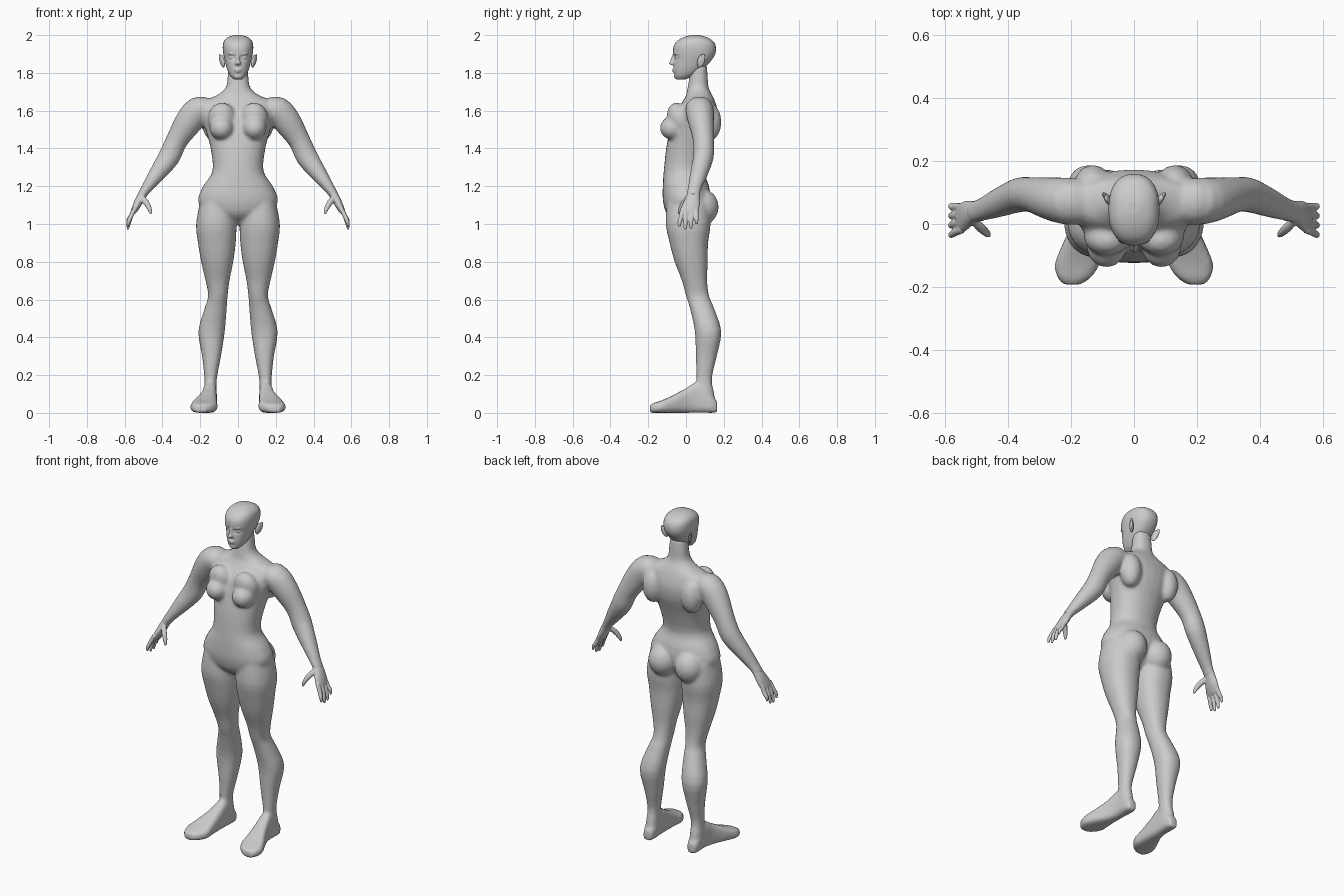
import bpy, bmesh, math
from mathutils import Vector, Matrix

skin = bpy.data.materials.new("plain_grey")
skin.diffuse_color = (0.6, 0.6, 0.6, 1)


def smooth_rows(rows, steps=3):
    """Catmull-Rom interpolation between rows of section parameters."""
    out = []
    n = len(rows)
    for i in range(n - 1):
        p0, p1, p2, p3 = (rows[max(0, min(n - 1, i + k))] for k in (-1, 0, 1, 2))
        for s in range(steps):
            t = s / steps
            out.append(tuple(
                0.5 * (2 * b + (c - a) * t + (2 * a - 5 * b + 4 * c - d) * t * t
                       + (3 * b - a - 3 * c + d) * t ** 3)
                for a, b, c, d in zip(p0, p1, p2, p3)))
    return out + [rows[-1]]


def loft(bm, rings, power=0.9, seg=28):
    """Skin closed superellipse rings given as (centre, u, v)."""
    def sp(v):
        return math.copysign(abs(v) ** power, v)
    loops = []
    for c, u, v in rings:
        loops.append([bm.verts.new(c + u * sp(math.cos(a)) + v * sp(math.sin(a)))
                      for a in (2 * math.pi * k / seg for k in range(seg))])
    for a, b in zip(loops, loops[1:]):
        for k in range(seg):
            j = (k + 1) % seg
            bm.faces.new((a[k], a[j], b[j], b[k]))
    bm.faces.new(loops[0])
    bm.faces.new(loops[-1])


def upright(bm, rows, side=1, power=0.9):
    """Horizontal sections: z, inner x, outer x, front y, back y."""
    loft(bm, [(Vector((side * (a + b) / 2, (f + k) / 2, z)),
               Vector(((b - a) / 2, 0, 0)), Vector((0, (k - f) / 2, 0)))
              for z, a, b, f, k in smooth_rows(rows)], power)


def limb(bm, rows, side=1, seg=24):
    """Sections across a path: x, y, z, radius in the x-z plane, radius in y."""
    rows = smooth_rows(rows)
    rings = []
    for i, (x, y, z, r, ry) in enumerate(rows):
        p, q = rows[max(0, i - 1)], rows[min(len(rows) - 1, i + 1)]
        d = Vector((q[0] - p[0], 0, q[2] - p[2])).normalized()
        rings.append((Vector((side * x, y, z)),
                      Vector((side * d.z, 0, -d.x)) * r, Vector((0, ry, 0))))
    loft(bm, rings, 1.0, seg)


def blob(bm, centre, size, rot=(0, 0, 0)):
    m = Matrix.Translation(centre)
    for ang, ax in zip(rot, "XYZ"):
        m = m @ Matrix.Rotation(ang, 4, ax)
    bmesh.ops.create_uvsphere(bm, u_segments=24, v_segments=14, radius=1,
                              matrix=m @ Matrix.Diagonal((*size, 1)))


def finish(bm, name, voxel=0, relax=4):
    bmesh.ops.recalc_face_normals(bm, faces=bm.faces[:])
    for f in bm.faces:
        f.smooth = True
    me = bpy.data.meshes.new(name)
    bm.to_mesh(me)
    bm.free()
    me.materials.append(skin)
    ob = bpy.data.objects.new(name, me)
    bpy.context.collection.objects.link(ob)
    if voxel:
        # fuse overlapping volumes into one skin
        r = ob.modifiers.new("fuse", 'REMESH')
        r.mode = 'VOXEL'
        r.voxel_size = voxel
        r.use_smooth_shade = True
        s = ob.modifiers.new("relax", 'SMOOTH')
        s.factor = 0.5
        s.iterations = relax
    return ob


# ---- body: torso, chest, seat, arms, legs and feet fused together
bm = bmesh.new()
torso = [(1.00, .06, -.04, .06), (1.05, .16, -.10, .10), (1.12, .212, -.122, .13),
         (1.20, .185, -.123, .122), (1.28, .135, -.118, .10), (1.40, .145, -.105, .13),
         (1.50, .172, -.085, .165), (1.58, .195, -.062, .172), (1.645, .19, -.02, .155),
         (1.68, .115, .0, .14), (1.72, .066, .008, .12), (1.78, .055, .018, .115),
         (1.84, .05, .02, .11)]
upright(bm, [(z, -w, w, f, b) for z, w, f, b in torso])

leg = [(1.12, .02, .20, -.10, .12), (1.0, .008, .222, -.107, .13),
       (.90, .012, .212, -.087, .117), (.80, .025, .195, -.06, .115),
       (.70, .045, .172, -.022, .112), (.62, .055, .158, 0, .122),
       (.55, .06, .178, .022, .15), (.43, .07, .21, .047, .187),
       (.30, .09, .19, .052, .163), (.18, .112, .178, .055, .137),
       (.10, .112, .182, .05, .15), (.04, .115, .18, .05, .155)]
# foot: y, centre x, half width, top z
foot = [(.165, .147, .025, .06), (.13, .147, .035, .10), (.06, .148, .036, .16),
        (0, .155, .043, .13), (-.08, .172, .062, .088), (-.13, .181, .071, .066),
        (-.17, .19, .053, .053), (-.192, .197, .027, .04)]
arm = [(.15, .07, 1.61, .055, .07), (.21, .072, 1.60, .075, .075),
       (.265, .08, 1.535, .073, .068), (.325, .093, 1.44, .058, .056),
       (.365, .092, 1.355, .058, .055), (.425, .07, 1.27, .045, .048),
       (.487, .045, 1.185, .028, .037), (.513, .038, 1.145, .024, .036)]
for s in (1, -1):
    upright(bm, leg, s)
    limb(bm, arm, s)
    loft(bm, [(Vector((s * x, y, t / 2)), Vector((w, 0, 0)), Vector((0, 0, t / 2)))
              for y, x, w, t in smooth_rows(foot)], 0.65)
    blob(bm, (s * .087, -.068, 1.508), (.064, .07, .062))            # breast
    blob(bm, (s * .085, -.035, 1.555), (.075, .062, .09), (.35, 0, 0))
    blob(bm, (s * .13, .125, 1.54), (.06, .062, .10))                # shoulder blade
    blob(bm, (s * .088, .085, 1.09), (.085, .088, .095))             # buttock
    blob(bm, (s * .20, .075, 1.635), (.05, .06, .04))                # shoulder cap
finish(bm, "body", 0.010)

# ---- head with sunken eye sockets, nose, lips and brow
bm = bmesh.new()
skull = [(1.765, .022, -.05, -.005), (1.785, .042, -.06, .04), (1.82, .058, -.065, .09),
         (1.86, .069, -.066, .13), (1.90, .078, -.069, .155), (1.94, .081, -.066, .158),
         (1.97, .074, -.046, .142), (1.99, .052, -.01, .108), (2.0, .02, .03, .07)]
upright(bm, [(z, -w, w, f, b) for z, w, f, b in skull], 1, 0.85)
for v in bm.verts:
    if v.co.y < 0:
        d = ((abs(v.co.x) - .033) / .02) ** 2 + ((v.co.z - 1.882) / .014) ** 2
        v.co.y += .014 * math.exp(-d)
loft(bm, [(Vector((0, y, z)), Vector((w, 0, 0)), Vector((0, .016, 0)))
          for z, y, w in ((1.90, -.054, .007), (1.87, -.066, .009),
                          (1.85, -.074, .015), (1.842, -.066, .012))], 1.0, 16)
blob(bm, (0, -.061, 1.818), (.022, .013, .006))      # upper lip
blob(bm, (0, -.060, 1.808), (.018, .013, .006))      # lower lip
blob(bm, (0, -.049, 1.782), (.022, .015, .014))      # chin
for s in (1, -1):
    blob(bm, (s * .033, -.046, 1.882), (.014, .012, .009))           # eye
    blob(bm, (s * .032, -.053, 1.900), (.022, .012, .005), (0, 0, s * .3))
finish(bm, "head", 0.005, 2)

# ---- ears: shell with a raised rim
for s, tag in ((1, "left"), (-1, "right")):
    bm = bmesh.new()
    blob(bm, (s * .083, .078, 1.862), (.010, .019, .036), (-.2, s * .2, s * -.35))
    blob(bm, (s * .091, .088, 1.868), (.007, .012, .033), (-.2, s * .2, s * -.35))
    finish(bm, tag + "_ear")

# ---- hands: palm, four spread fingers and thumb
for s, tag in ((1, "left"), (-1, "right")):
    bm = bmesh.new()
    limb(bm, [(.497, .042, 1.17, .022, .033), (.515, .036, 1.14, .023, .037),
              (.535, .026, 1.10, .021, .047), (.553, .018, 1.065, .015, .046),
              (.558, .017, 1.055, .008, .038)], s)
    for k, tip in enumerate((.985, .97, .975, 1.0)):
        y = -.018 + .024 * k
        yt = -.034 + .030 * k
        limb(bm, [(.545, y, 1.085, .012, .012), (.567, (y + yt) / 2, 1.04, .012, .0125),
                  (.580, yt, tip + .025, .010, .011), (.583, yt, tip, .005, .006)], s, 14)
    limb(bm, [(.515, .02, 1.145, .016, .018), (.488, -.01, 1.115, .016, .016),
              (.468, -.028, 1.08, .012, .013), (.460, -.036, 1.052, .006, .007)], s, 14)
    finish(bm, tag + "_hand", 0.004, 2)
